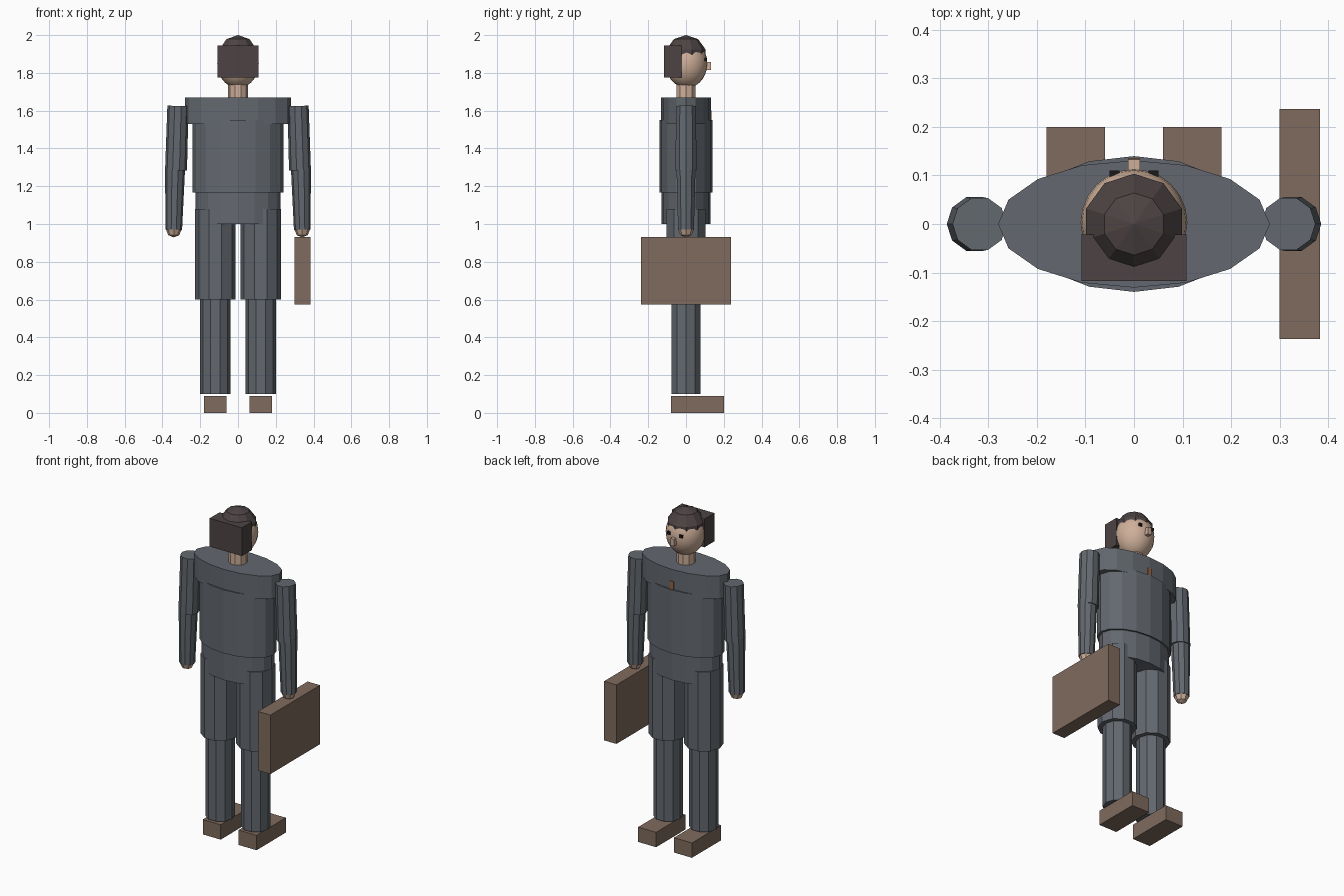
import bpy
import math
from mathutils import Vector

cube = bpy.data.objects.get("Cube")
if cube:
    bpy.data.objects.remove(cube, do_unlink=True)


def material(name, rgb):
    m = bpy.data.materials.new(name)
    m.use_nodes = True
    m.diffuse_color = (*rgb, 1)
    m.node_tree.nodes["Principled BSDF"].inputs["Base Color"].default_value = (*rgb, 1)
    return m


suit = material("suit grey", (0.125, 0.14, 0.16))
leather = material("brown leather", (0.215, 0.145, 0.11))
skin = material("skin", (0.62, 0.43, 0.32))
hair = material("dark hair", (0.075, 0.057, 0.057))
black = material("eye black", (0.01, 0.01, 0.01))
tie_brown = material("tie brown", (0.3, 0.12, 0.05))


def finish(name, mat):
    ob = bpy.context.object
    ob.name = name
    ob.data.materials.append(mat)
    return ob


def box(name, mat, lo, hi):
    lo, hi = Vector(lo), Vector(hi)
    bpy.ops.mesh.primitive_cube_add(size=1, location=(lo + hi) / 2)
    ob = finish(name, mat)
    ob.scale = hi - lo
    return ob


def tube(name, mat, bottom, top, r_bottom, r_top, sides=10, flatten=1):
    """Tapered prism between two points, optionally flattened in depth."""
    a, b = Vector(bottom), Vector(top)
    bpy.ops.mesh.primitive_cone_add(vertices=sides, radius1=r_bottom, radius2=r_top,
                                    depth=(b - a).length, location=(a + b) / 2)
    ob = finish(name, mat)
    # Turn a corner onto the x axis before flattening
    for v in ob.data.vertices:
        v.co.x, v.co.y = -v.co.y, v.co.x * flatten
    ob.rotation_euler = Vector((0, 0, 1)).rotation_difference((b - a).normalized()).to_euler()
    return ob


def ball(name, mat, centre, size, segments, rings):
    bpy.ops.mesh.primitive_uv_sphere_add(segments=segments, ring_count=rings,
                                         radius=1, location=centre)
    ob = finish(name, mat)
    ob.scale = size
    return ob


# Torso: three stacked elliptical drums
tube("pelvis", suit, (0, 0, 1.0), (0, 0, 1.18), 0.225, 0.225, 16, 0.58)
tube("torso", suit, (0, 0, 1.167), (0, 0, 1.55), 0.24, 0.24, 16, 0.583)
tube("shoulders", suit, (0, 0, 1.53), (0, 0, 1.67), 0.28, 0.28, 16, 0.468)
box("tie", tie_brown, (-0.012, 0.1, 1.55), (0.012, 0.135, 1.6))

# Limbs, once for each side
for side, s in (("left", 1), ("right", -1)):
    tube(side + "_upper_leg", suit, (s * 0.12, 0, 0.6), (s * 0.12, 0, 1.08), 0.108, 0.108)
    tube(side + "_lower_leg", suit, (s * 0.12, 0, 0.1), (s * 0.12, 0, 0.61), 0.081, 0.081)
    box(side + "_shoe", leather, (s * 0.12 - 0.06, -0.08, 0), (s * 0.12 + 0.06, 0.2, 0.09))
    tube(side + "_upper_arm", suit, (s * 0.328, 0, 1.285), (s * 0.318, 0, 1.625), 0.058, 0.056)
    tube(side + "_lower_arm", suit, (s * 0.34, 0, 0.97), (s * 0.333, 0, 1.3), 0.044, 0.053)
    ball(side + "_hand", skin, (s * 0.34, 0, 0.97), (0.041, 0.041, 0.041), 8, 4)
    box(side + "_eye", black, (s * 0.04 - 0.01, 0.09, 1.862), (s * 0.04 + 0.01, 0.11, 1.88))

# Briefcase
box("briefcase", leather, (0.3, -0.237, 0.575), (0.383, 0.237, 0.932))

# Head
tube("neck", skin, (0, 0, 1.66), (0, 0, 1.78), 0.053, 0.053)
head = ball("head", skin, (0, 0.003, 1.85), (0.11, 0.11, 0.13), 24, 14)
head.data.shade_smooth()
box("nose", skin, (-0.012, 0.09, 1.814), (0.012, 0.133, 1.857))
ball("hair_cap", hair, (0, 0, 1.89), (0.109, 0.109, 0.11), 10, 5)
box("hair_back", hair, (-0.108, -0.117, 1.775), (0.108, -0.022, 1.946))
